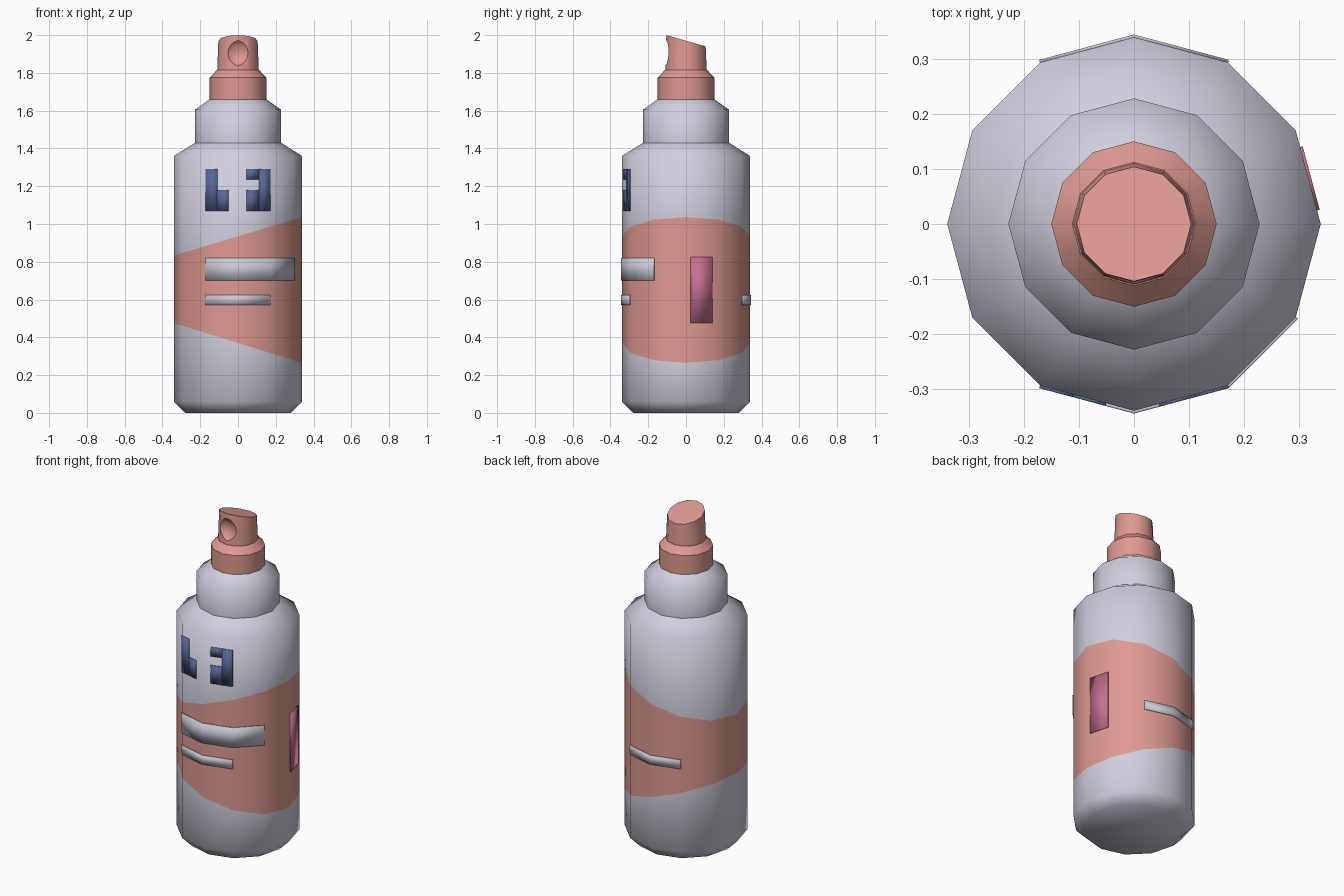
import bpy, bmesh, math
from mathutils import Vector

if "Cube" in bpy.data.objects:
    bpy.data.objects.remove(bpy.data.objects["Cube"])

N = 12      # sides of every turned part
R = 0.339   # body radius


def material(name, rgb):
    m = bpy.data.materials.new(name)
    m.diffuse_color = (*rgb, 1)
    m.use_nodes = True
    m.node_tree.nodes["Principled BSDF"].inputs["Base Color"].default_value = m.diffuse_color
    return m


GREY = material("lilac grey", (0.63, 0.62, 0.72))
PINK = material("salmon pink", (0.73, 0.32, 0.28))
PALE = material("pale grey", (0.57, 0.58, 0.65))
NAVY = material("navy blue", (0.095, 0.13, 0.30))
MAGENTA = material("magenta", (0.54, 0.16, 0.27))


def link(name, bm, *mats):
    bmesh.ops.recalc_face_normals(bm, faces=bm.faces)
    me = bpy.data.meshes.new(name)
    bm.to_mesh(me)
    bm.free()
    ob = bpy.data.objects.new(name, me)
    bpy.context.collection.objects.link(ob)
    for m in mats:
        me.materials.append(m)
    return ob


def lathe(profile, sharp=()):
    """Closed turned solid from (radius, z); rings listed in sharp stay creased."""
    bm = bmesh.new()
    rings = [[bm.verts.new((r * math.cos(math.tau * i / N),
                            r * math.sin(math.tau * i / N), z))
              for i in range(N)] for r, z in profile]
    for a, b in zip(rings, rings[1:]):
        for i in range(N):
            j = (i + 1) % N
            bm.faces.new((a[i], a[j], b[j], b[i]))
    bm.faces.new(rings[0])
    bm.faces.new(rings[-1])
    for f in bm.faces:
        f.smooth = True
    for k in sharp:
        for i in range(N):
            bm.edges.get((rings[k][i], rings[k][(i + 1) % N])).smooth = False
    return bm


# bottle with a slanted colour band that widens towards +x
bm = lathe([(0.28, 0), (R, 0.06), (R, 1.36), (0.228, 1.43),
            (0.228, 1.605), (0.15, 1.66)], sharp=(3, 5))
band_top = lambda x: 0.935 + 0.30 * x
band_low = lambda x: 0.37 - 0.31 * x
for edge in (band_top, band_low):
    bmesh.ops.bisect_plane(bm, geom=bm.verts[:] + bm.edges[:] + bm.faces[:],
                           plane_co=(0, 0, edge(0)),
                           plane_no=(edge(0) - edge(1), 0, 1))
for f in bm.faces:
    c = f.calc_center_median()
    if band_low(c.x) < c.z < band_top(c.x):
        f.material_index = 1
link("bottle", bm, GREY, PINK)

# collar of the spray head
link("collar", lathe([(0.15, 1.655), (0.15, 1.775), (0.112, 1.815)],
                     sharp=(0, 1, 2)), PINK)

# spray button with slanted top and a hollow in front
bm = lathe([(0.11, 1.81), (0.104, 1.97)])
for v in bm.verts:
    if v.co.z > 1.9:
        v.co.z -= 0.288 * v.co.y
button = link("spray_button", bm, PINK)
bpy.ops.mesh.primitive_uv_sphere_add(segments=16, ring_count=10, radius=0.09,
                                     location=(0, -0.165, 1.907),
                                     rotation=(math.pi / 2, 0, 0))
cutter = bpy.context.object
cutter.name = "hollow_cutter"
cutter.hide_render = True
mod = button.modifiers.new("hollow", 'BOOLEAN')
mod.operation = 'DIFFERENCE'
mod.solver = 'EXACT'
mod.object = cutter
bpy.context.view_layer.update()
bpy.ops.object.select_all(action='DESELECT')
button.select_set(True)
bpy.context.view_layer.objects.active = button
bpy.ops.object.modifier_apply(modifier=mod.name)
bpy.data.objects.remove(cutter)
bpy.ops.object.shade_smooth_by_angle(angle=math.radians(35))


# label plates wrapped on the body; u counts body sides from +x
def on_side(u, z):
    k = math.floor(u)
    a, b = (Vector((math.cos(math.tau * i / N), math.sin(math.tau * i / N), 0))
            for i in (k, k + 1))
    p = a.lerp(b, u - k) * (R + 0.005)
    return (p.x, p.y, z)


def plate(name, mat, *rects):
    bm = bmesh.new()
    for u0, u1, z0, z1 in rects:
        us = [u0] + [k for k in range(N) if u0 < k < u1] + [u1]
        cols = [[bm.verts.new(on_side(u, z)) for z in (z0, z1)] for u in us]
        for a, b in zip(cols, cols[1:]):
            bm.faces.new((a[0], b[0], b[1], a[1])).smooth = True
    ob = link(name, bm, mat)
    # thickness goes inwards, into the wall
    for f in ob.data.polygons:
        if f.normal.dot(f.center) - f.normal.z * f.center.z < 0:
            f.flip()
    s = ob.modifiers.new("thickness", 'SOLIDIFY')
    s.thickness = 0.006
    s.offset = -1


plate("wide_stripe", PALE, (8, 11, 0.70, 0.82))
plate("front_thin_stripe", PALE, (8, 10, 0.57, 0.625))
plate("back_thin_stripe", PALE, (2, 4, 0.57, 0.625))
plate("side_panel", MAGENTA, (0.15, 0.82, 0.475, 0.825))
plate("left_label_block", NAVY, (8, 8.36, 1.07, 1.29), (8.36, 8.7, 1.07, 1.18))
plate("right_label_block", NAVY, (9.27, 9.65, 1.235, 1.29),
      (9.27, 9.65, 1.07, 1.18), (9.65, 10, 1.07, 1.29))
